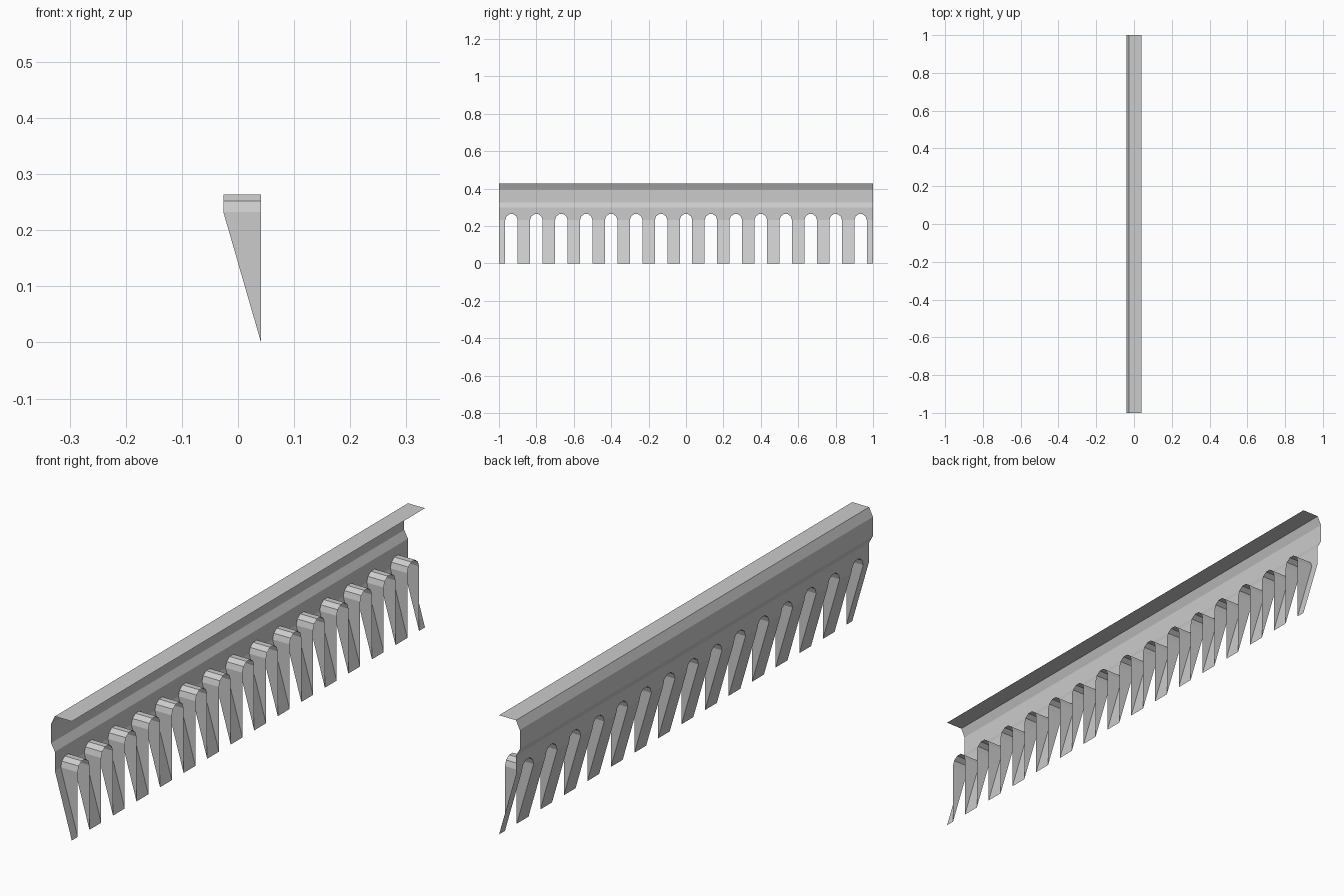
import bpy, bmesh
from math import pi, cos, sin

cube = bpy.data.objects.get("Cube")
if cube:
    bpy.data.objects.remove(cube, do_unlink=True)

BAYS = 15
PITCH = 2 / BAYS
R = PITCH / 4            # arch radius
SPRING = 0.232           # height where the arch starts
LEDGE = 0.30             # bottom of the folded rail
BACK, FRONT = -0.026, 0.041

grey = bpy.data.materials.new("sheet_grey")
grey.use_nodes = True
colour = (0.6, 0.6, 0.6, 1)
grey.diffuse_color = colour
grey.node_tree.nodes["Principled BSDF"].inputs["Base Color"].default_value = colour


def make_sheet(name, faces, repeat=False):
    """Thin sheet from a list of polygons, optionally repeated along its length."""
    bm = bmesh.new()
    for points in faces:
        bm.faces.new([bm.verts.new(p) for p in points])
    bmesh.ops.remove_doubles(bm, verts=bm.verts, dist=1e-5)
    mesh = bpy.data.meshes.new(name)
    bm.to_mesh(mesh)
    bm.free()
    mesh.materials.append(grey)
    obj = bpy.data.objects.new(name, mesh)
    bpy.context.collection.objects.link(obj)
    if repeat:
        obj.location.y = -1 + PITCH / 2
        arr = obj.modifiers.new("bays", 'ARRAY')
        arr.count = BAYS
        arr.use_relative_offset = False
        arr.use_constant_offset = True
        arr.constant_offset_displace = (0, PITCH, 0)
        arr.use_merge_vertices = True
        arr.merge_threshold = 1e-4
    return obj


# Folded rail: step, upright, bevel and top flange
profile = [(BACK, LEDGE), (-FRONT, 0.327), (-FRONT, 0.396),
           (BACK, 0.427), (FRONT, 0.427)]
make_sheet("folded_rail", [
    [(a[0], -1, a[1]), (a[0], 1, a[1]), (b[0], 1, b[1]), (b[0], -1, b[1])]
    for a, b in zip(profile, profile[1:])])

# One bay of the pierced panel: arch surround and a half tooth on each side
arch = [(-R * cos(i * pi / 5), SPRING + R * sin(i * pi / 5)) for i in range(6)]
edge = PITCH / 2
outline = [(-edge, SPRING)] + arch + [(edge, SPRING)]
panel = [[(BACK, a[0], a[1]), (BACK, b[0], b[1]),
          (BACK, b[0], LEDGE), (BACK, a[0], LEDGE)]
         for a, b in zip(outline, outline[1:])]
for y0, y1 in ((-edge, -R), (R, edge)):
    panel.append([(FRONT, y0, 0), (FRONT, y1, 0),
                  (BACK, y1, SPRING), (BACK, y0, SPRING)])
make_sheet("toothed_panel", panel, repeat=True)

# One arched hood with tapering cheeks
hood = [[(BACK, a[0], a[1]), (FRONT, a[0], a[1]),
         (FRONT, b[0], b[1]), (BACK, b[0], b[1])]
        for a, b in zip(arch, arch[1:])]
hood.append([(FRONT, -R, SPRING), (BACK, -R, SPRING), (FRONT, -R, 0)])
hood.append([(BACK, R, SPRING), (FRONT, R, SPRING), (FRONT, R, 0)])
make_sheet("arched_hoods", hood, repeat=True)
